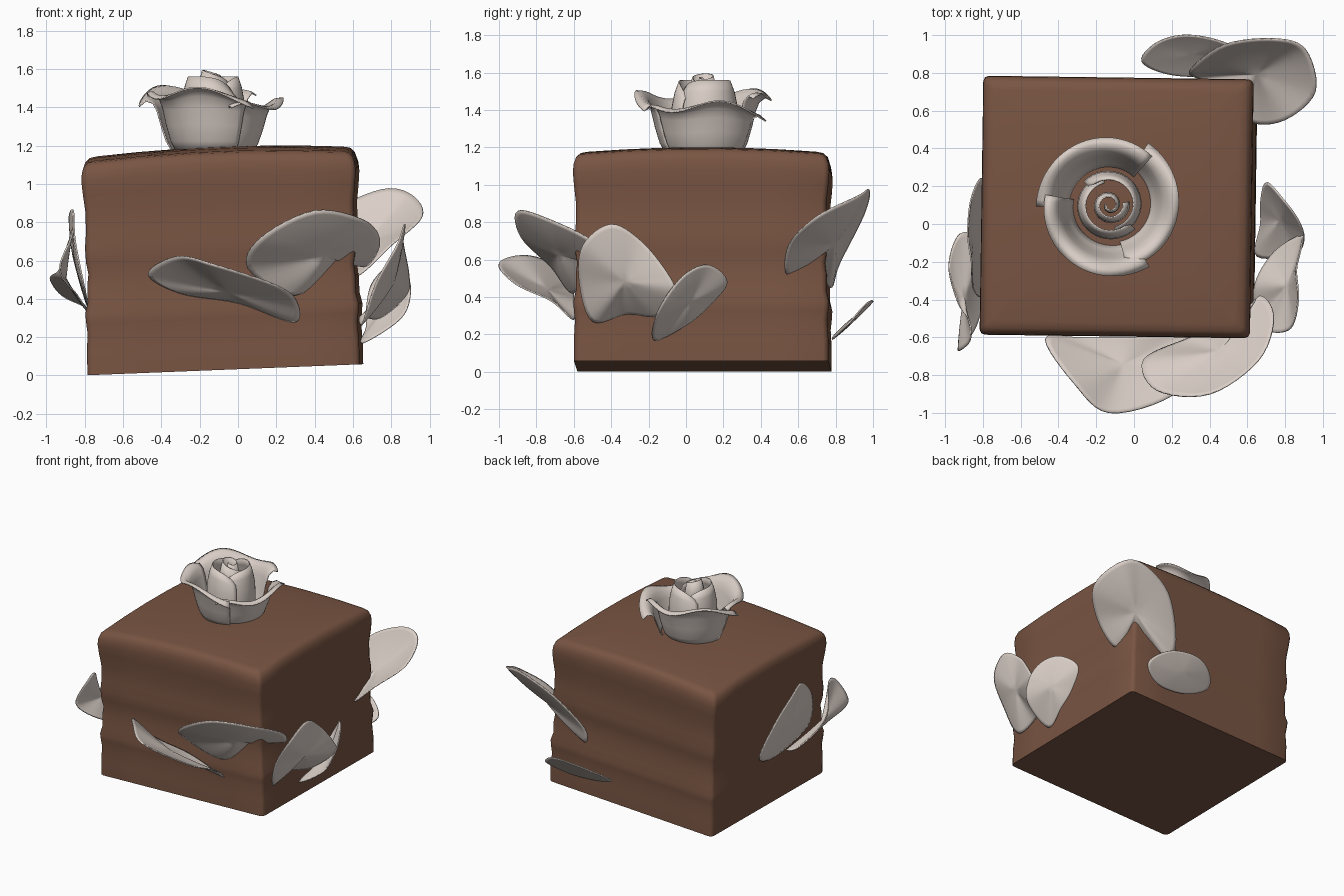
import bpy, bmesh
from math import sin, cos, pi, radians
from mathutils import Vector, Matrix

if "Cube" in bpy.data.objects:
    bpy.data.objects.remove(bpy.data.objects["Cube"])


def make_material(name, colour):
    mat = bpy.data.materials.new(name)
    mat.use_nodes = True
    mat.diffuse_color = colour
    mat.node_tree.nodes["Principled BSDF"].inputs["Base Color"].default_value = colour
    return mat


chocolate = make_material("chocolate brown", (0.19, 0.09, 0.055, 1))
cream = make_material("petal cream", (0.70, 0.62, 0.57, 1))


def finish(bm, name, mat, angle, thickness=0.0):
    bmesh.ops.recalc_face_normals(bm, faces=bm.faces)
    mesh = bpy.data.meshes.new(name)
    bm.to_mesh(mesh)
    bm.free()
    mesh.materials.append(mat)
    obj = bpy.data.objects.new(name, mesh)
    bpy.context.scene.collection.objects.link(obj)
    bpy.ops.object.select_all(action='DESELECT')
    obj.select_set(True)
    bpy.context.view_layer.objects.active = obj
    bpy.ops.object.shade_smooth_by_angle(angle=radians(angle))
    if thickness:
        shell = obj.modifiers.new("Thickness", 'SOLIDIFY')
        shell.thickness = thickness
        shell.offset = 0
    return obj


def bridge(bm, ring_a, ring_b, closed=True):
    n = len(ring_a)
    for i in range(n if closed else n - 1):
        j = (i + 1) % n
        bm.faces.new((ring_a[i], ring_a[j], ring_b[j], ring_b[i]))


# Cake: square rings, wavy walls, rounded top edge and domed, tilted top
def build_cake():
    steps = (-0.96, -0.6, -0.2, 0.2, 0.6, 0.96)
    outline = []
    for side in range(4):
        turn = Matrix.Rotation(side * pi / 2, 2)
        outline += [turn @ Vector((1, t)) for t in steps]
        outline.append(turn @ Vector((0.988, 0.988)))
    rings = [(1.0, 0.03), (1.0, 0.15), (0.992, 0.25), (1.0, 0.30), (1.005, 0.35),
             (0.985, 0.41), (0.985, 0.5), (0.975, 0.56), (0.99, 0.62), (0.995, 0.70),
             (0.985, 0.78), (0.985, 0.9), (1.0, 1.0), (1.008, 1.08), (1.003, 1.13),
             (0.985, 1.17), (0.955, 1.19), (0.9, 1.195), (0.6, 1.195), (0.3, 1.195)]
    bm = bmesh.new()
    loops = []
    for scale, h in rings:
        loop = []
        for p in outline:
            q = Matrix.Rotation(-0.014, 2) @ (p * scale)
            x = -0.065 - 0.025 * h + 0.71 * q.x
            y = 0.09 + 0.68 * q.y
            z = h + 0.04 * (x + 0.07) - 0.03 * q.length_squared * (h / 1.2) ** 4
            loop.append(bm.verts.new((x, y, max(z, 0))))
        loops.append(loop)
    for a, b in zip(loops, loops[1:]):
        bridge(bm, a, b)
    bm.faces.new(loops[0])
    bm.faces.new(loops[-1])
    finish(bm, "cake_block", chocolate, 50)


# Loose petal: closed smooth rim through a few points, cupped in the middle
def petal(name, points, cup=0.04):
    pts = [Vector(p) for p in points]
    n, sub = len(pts), 6
    rim = []
    for i in range(n):
        a, b, c, d = (pts[(i + k) % n] for k in (-1, 0, 1, 2))
        for s in range(sub):
            t = s / sub
            rim.append(b + 0.5 * t * (c - a + t * (2 * a - 5 * b + 4 * c - d
                                                   + t * (3 * (b - c) + d - a))))
    mid = sum(rim, Vector()) / len(rim)
    normal = sum(((p - mid).cross(q - mid) for p, q in zip(rim, rim[1:])), Vector()).normalized()
    outward = Vector((mid.x, mid.y, -0.4))
    if normal.dot(outward) < 0:
        normal = -normal
    bm = bmesh.new()
    loops = []
    for s in (1, 0.92, 0.78, 0.6, 0.4, 0.2):
        loops.append([bm.verts.new(mid + (p - mid) * s + normal * cup * (1 - s * s)) for p in rim])
    for a, b in zip(loops, loops[1:]):
        bridge(bm, a, b)
    centre = bm.verts.new(mid + normal * cup)
    last = loops[-1]
    for i, v in enumerate(last):
        bm.faces.new((v, last[(i + 1) % len(last)], centre))
    finish(bm, name, cream, 60, 0.008)


# Rose petal: a curved sheet swept round the rose axis
def rose_petal(name, angle, span, profile, wave=0.0, drop=0.0, spiral=0.0):
    cols = 24
    bm = bmesh.new()
    rows = []
    for k, (r, z) in enumerate(profile):
        v = k / (len(profile) - 1)
        row = []
        for i in range(cols + 1):
            u = 2 * i / cols - 1
            a = radians(angle + span * u / 2)
            rr = r * (1 + spiral * u)
            zz = z - v * v * (drop * abs(u) ** 4 - wave * sin(u * 5))
            row.append(bm.verts.new((-0.13 + rr * cos(a), 0.1 + rr * sin(a), zz)))
        rows.append(row)
    for a, b in zip(rows, rows[1:]):
        bridge(bm, a, b, closed=False)
    finish(bm, name, cream, 60, 0.008)


build_cake()

# Petals on the front and the front left corner
petal("front_petal", [(0.29, -0.60, 0.28), (0.0, -0.60, 0.38), (-0.3, -0.6, 0.43),
                      (-0.47, -0.61, 0.53), (-0.32, -0.84, 0.62), (-0.13, -1, 0.58),
                      (0.2, -0.91, 0.47), (0.31, -0.72, 0.38)], 0.02)
petal("front_corner_petal", [(0.30, -0.60, 0.42), (0.05, -0.72, 0.56), (0.12, -0.88, 0.72),
                             (0.40, -0.90, 0.86), (0.66, -0.72, 0.81), (0.74, -0.50, 0.70),
                             (0.67, -0.38, 0.57), (0.55, -0.5, 0.60)])

# Petals on the left side
petal("left_tall_petal", [(0.65, -0.50, 0.27), (0.72, -0.57, 0.48), (0.83, -0.55, 0.68),
                          (0.87, -0.40, 0.79), (0.86, -0.24, 0.70), (0.89, -0.10, 0.53),
                          (0.88, -0.06, 0.42), (0.74, -0.15, 0.30), (0.64, -0.32, 0.31)], 0.03)
petal("left_low_petal", [(0.65, -0.17, 0.17), (0.85, -0.16, 0.30), (0.90, -0.08, 0.44),
                         (0.87, 0.02, 0.54), (0.79, 0.13, 0.57), (0.70, 0.22, 0.48),
                         (0.67, 0.12, 0.35), (0.67, 0.0, 0.25)], 0.02)

# Petals on the back and the back left corner
petal("back_corner_petal", [(0.62, 0.54, 0.52), (0.80, 0.55, 0.68), (0.96, 0.70, 0.83),
                            (0.91, 0.92, 0.94), (0.75, 0.98, 0.97), (0.48, 0.95, 0.84),
                            (0.30, 0.82, 0.58), (0.34, 0.77, 0.45), (0.55, 0.68, 0.60)])
petal("back_low_petal", [(0.04, 0.86, 0.26), (0.12, 0.96, 0.34), (0.28, 1, 0.38),
                         (0.48, 0.96, 0.36), (0.6, 0.87, 0.26), (0.45, 0.79, 0.18),
                         (0.2, 0.79, 0.19)], 0.01)

# Petals on the right side
petal("right_tall_petal", [(-0.80, 0.24, 0.42), (-0.86, 0.14, 0.66), (-0.88, -0.05, 0.82),
                           (-0.86, -0.2, 0.86), (-0.85, -0.34, 0.70), (-0.80, -0.36, 0.45),
                           (-0.78, 0, 0.35)], 0.02)
petal("right_low_petal", [(-0.80, -0.10, 0.36), (-0.92, -0.05, 0.42), (-0.98, -0.22, 0.51),
                          (-0.93, -0.42, 0.56), (-0.87, -0.52, 0.75), (-0.87, -0.62, 0.72),
                          (-0.93, -0.67, 0.55), (-0.84, -0.55, 0.42), (-0.79, -0.35, 0.34)], 0.02)

# Rose: three open outer petals, two cupped inner ones and a rolled heart
outer = [(0.19, 1.15), (0.23, 1.22), (0.255, 1.3), (0.275, 1.38), (0.295, 1.43),
         (0.33, 1.46), (0.365, 1.455)]
for label, angle, lift in (("back", 115, 0.03), ("left", -8, -0.04), ("front", 237, 0.02)):
    profile = [(r, z + lift * (z - 1.15) * 3) for r, z in outer]
    rose_petal("rose_outer_" + label, angle, 132, profile, 0.03, 0.05, 0.06)
inner = [(0.15, 1.16), (0.17, 1.3), (0.165, 1.42), (0.15, 1.5), (0.13, 1.56)]
for k in range(2):
    rose_petal("rose_inner_%d" % (k + 1), 30 + 180 * k, 215, inner, 0.0, 0.09, 0.08)
heart = [(0.05, 1.2), (0.065, 1.4), (0.06, 1.5), (0.045, 1.58)]
rose_petal("rose_heart", 90, 560, heart, 0.015, 0.04, 0.65)
